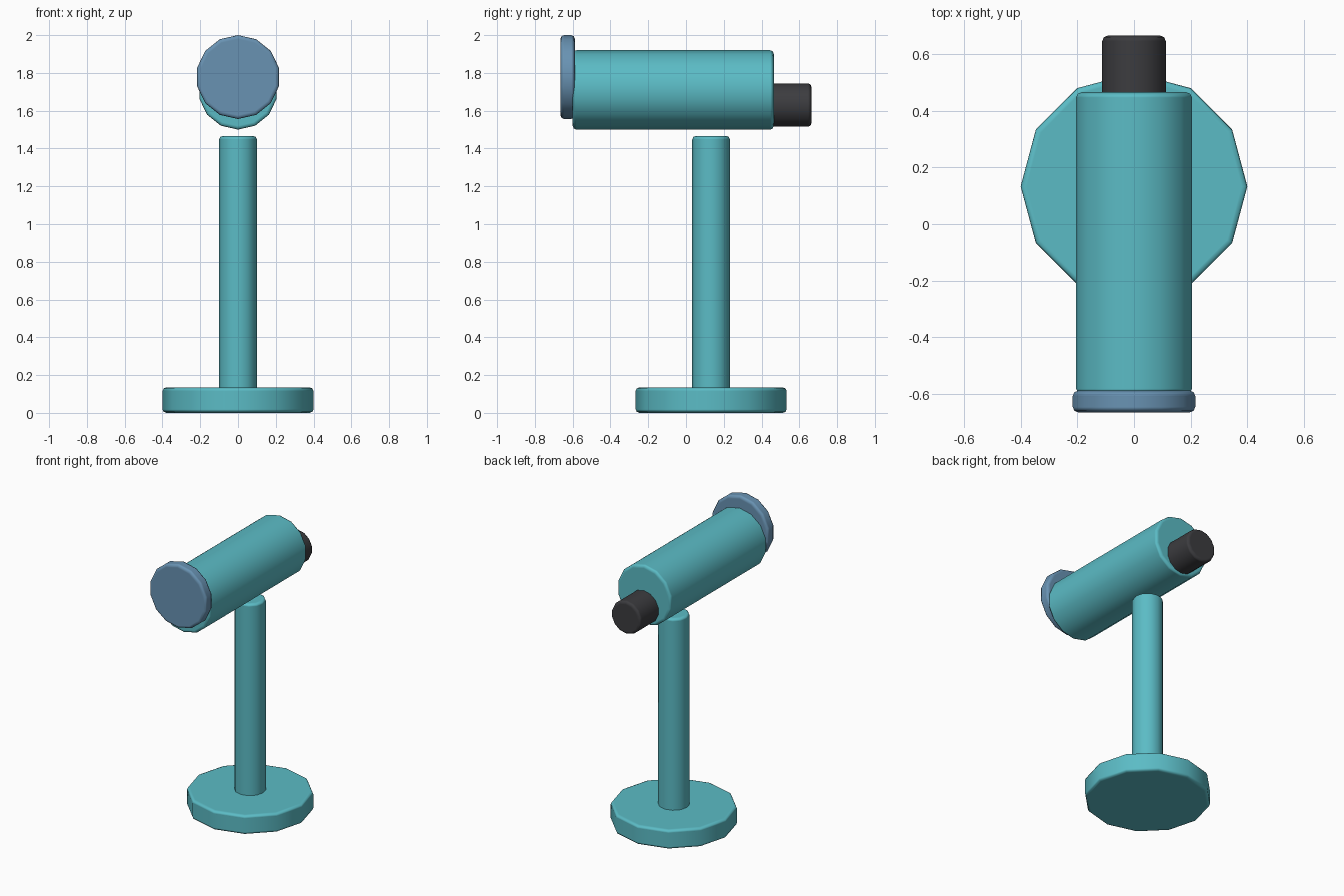
import bpy, bmesh, math
from mathutils import Matrix

if "Cube" in bpy.data.objects:
    bpy.data.objects.remove(bpy.data.objects["Cube"])


def material(name, color):
    m = bpy.data.materials.new(name)
    m.diffuse_color = (*color, 1.0)
    m.use_nodes = True
    m.node_tree.nodes["Principled BSDF"].inputs["Base Color"].default_value = m.diffuse_color
    return m


teal = material("teal", (0.105, 0.50, 0.56))
blue = material("steel blue", (0.14, 0.29, 0.45))
dark = material("charcoal", (0.045, 0.045, 0.05))


def rounded_cylinder(name, radius, start, end, center, sides, bevel, mat, axis="Z"):
    """Bevelled prism from start to end along an axis; center gives the other two coordinates."""
    bm = bmesh.new()
    bmesh.ops.create_cone(bm, cap_ends=True, segments=sides, radius1=radius,
                          radius2=radius, depth=end - start)
    mid = (start + end) / 2
    if axis == "Y":
        bmesh.ops.rotate(bm, matrix=Matrix.Rotation(math.pi / 2, 3, "X"), verts=bm.verts)
        location = (center[0], mid, center[1])
    else:
        location = (center[0], center[1], mid)
    for f in bm.faces:
        f.smooth = True
    mesh = bpy.data.meshes.new(name)
    bm.to_mesh(mesh)
    bm.free()
    mesh.materials.append(mat)
    obj = bpy.data.objects.new(name, mesh)
    obj.location = location
    bpy.context.collection.objects.link(obj)
    # Rounded rims only, the long side edges stay as they are
    mod = obj.modifiers.new("rim", "BEVEL")
    mod.width = bevel
    mod.segments = 2
    mod.limit_method = "ANGLE"
    mod.angle_limit = math.radians(60)
    mod.harden_normals = True
    return obj


# Stand
rounded_cylinder("base", 0.40, 0.0, 0.135, (0, 0.133), 12, 0.02, teal)
rounded_cylinder("post", 0.10, 0.10, 1.467, (0, 0.133), 12, 0.02, teal)

# Tube with front lens and rear eyepiece
rounded_cylinder("tube", 0.21, -0.60, 0.465, (0, 1.71), 14, 0.02, teal, "Y")
rounded_cylinder("lens", 0.222, -0.665, -0.588, (0, 1.778), 14, 0.02, blue, "Y")
rounded_cylinder("eyepiece", 0.115, 0.40, 0.665, (0, 1.63), 14, 0.02, dark, "Y")
